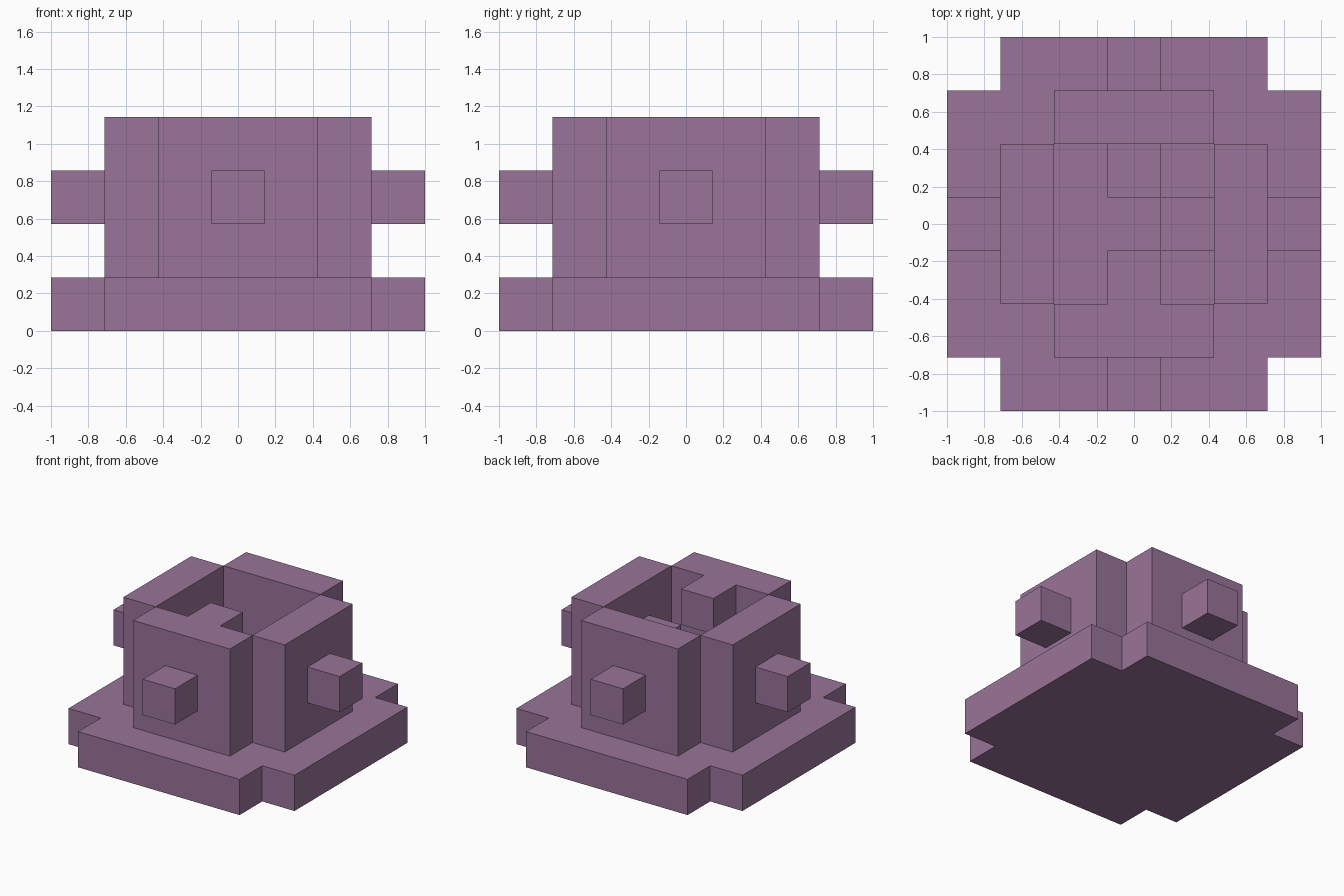
import bpy
from mathutils import Matrix, Vector
import math

U = 2 / 7  # side of one building block

cube = bpy.data.objects.get("Cube")
if cube:
    bpy.data.objects.remove(cube, do_unlink=True)

mauve = bpy.data.materials.new("mauve")
mauve.use_nodes = True
COLOUR = (0.32, 0.175, 0.315, 1)
mauve.diffuse_color = COLOUR
mauve.node_tree.nodes["Principled BSDF"].inputs["Base Color"].default_value = COLOUR


def mesh_object(name, verts, faces):
    mesh = bpy.data.meshes.new(name)
    mesh.from_pydata(verts, [], faces)
    mesh.materials.append(mauve)
    obj = bpy.data.objects.new(name, mesh)
    bpy.context.collection.objects.link(obj)
    return obj


def prism(name, outline, bottom, top):
    """Extrude a counter-clockwise outline, all measured in blocks."""
    n = len(outline)
    verts = [Vector((x, y, z)) * U for z in (bottom, top) for x, y in outline]
    faces = [list(reversed(range(n))), list(range(n, 2 * n))]
    faces += [(i, (i + 1) % n, (i + 1) % n + n, i + n) for i in range(n)]
    return mesh_object(name, verts, faces)


def block(name, centre, width, depth, bottom, top):
    x, y = centre
    w, d = width / 2, depth / 2
    return prism(name, [(x - w, y - d), (x + w, y - d), (x + w, y + d), (x - w, y + d)],
                 bottom, top)


# Base slab with notched corners
quarter = [(2.5, -3.5), (2.5, -2.5), (3.5, -2.5)]
outline = []
for turn in range(4):
    rot = Matrix.Rotation(turn * math.pi / 2, 2)
    outline += [tuple(rot @ Vector(p)) for p in quarter]
prism("base_slab", outline, 0, 1)

# Four walls, each with a square knob outside
for turn, side in enumerate(("front", "left", "back", "right")):
    rot = Matrix.Rotation(turn * math.pi / 2, 4, 'Z')
    wall = block(side + "_wall", (0, -2), 3, 1, 1, 4)
    knob = block(side + "_knob", (0, -3), 1, 1, 2, 3)
    for obj in (wall, knob):
        obj.data.transform(rot)

# Steps climbing around the inside of the walls
for name, centre, level in (("low_step", (0, 1), 1),
                            ("middle_step", (1, 0), 2),
                            ("high_step", (0, -1), 3)):
    block(name, centre, 1, 1, level, level + 1)
